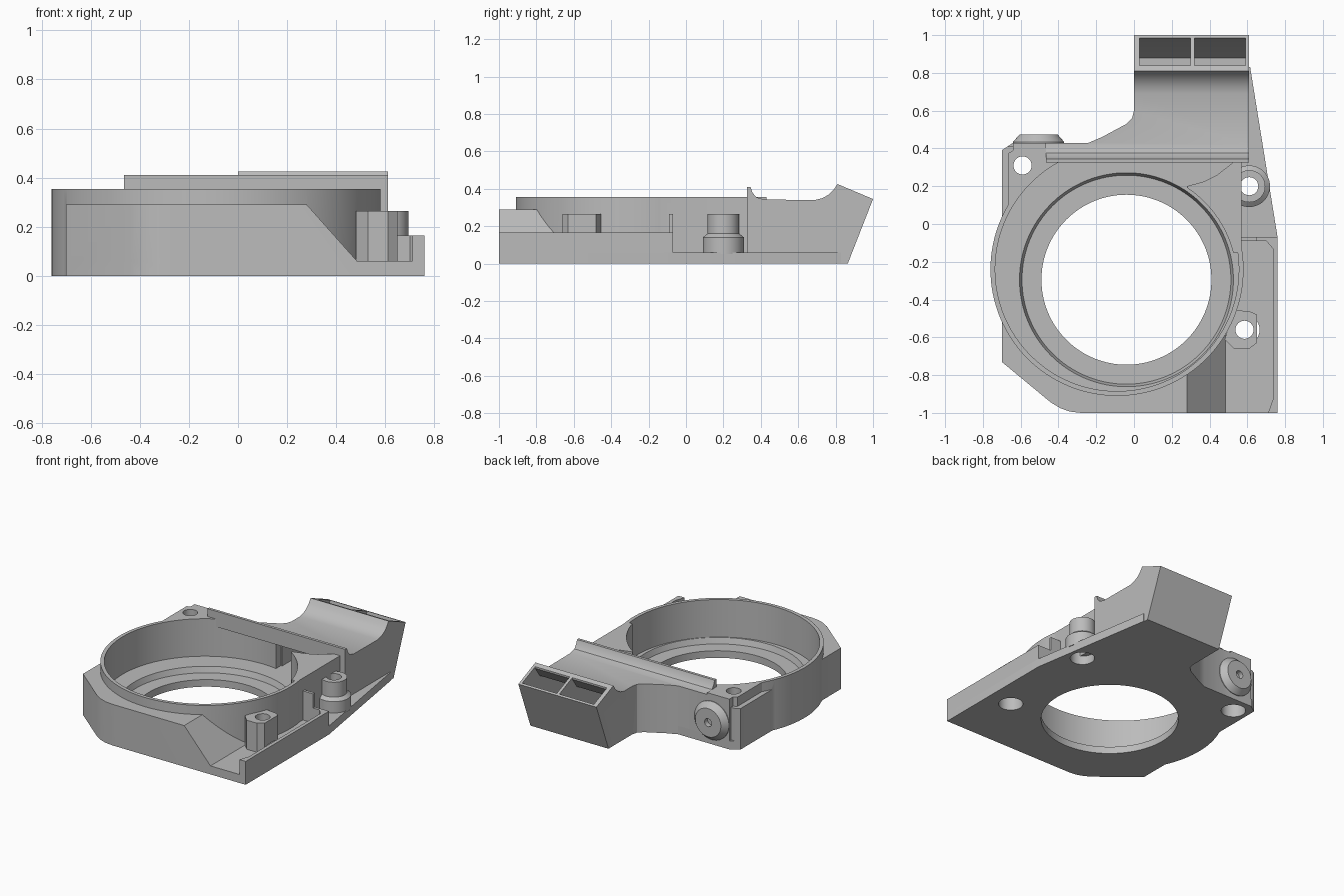
import bpy, bmesh, math

if "Cube" in bpy.data.objects:
    bpy.data.objects.remove(bpy.data.objects["Cube"], do_unlink=True)

grey = bpy.data.materials.new("plain grey")
grey.use_nodes = True
grey.diffuse_color = (0.5, 0.5, 0.5, 1)
grey.node_tree.nodes["Principled BSDF"].inputs["Base Color"].default_value = (0.5, 0.5, 0.5, 1)


def finish(name, bm):
    bmesh.ops.recalc_face_normals(bm, faces=bm.faces[:])
    mesh = bpy.data.meshes.new(name)
    bm.to_mesh(mesh)
    bm.free()
    mesh.materials.append(grey)
    ob = bpy.data.objects.new(name, mesh)
    bpy.context.collection.objects.link(ob)
    return ob


def skin(name, rings):
    """Join equal rings of points into a closed solid."""
    bm = bmesh.new()
    loops = [[bm.verts.new(p) for p in ring] for ring in rings]
    n = len(loops[0])
    for a, b in zip(loops, loops[1:]):
        for i in range(n):
            j = (i + 1) % n
            bm.faces.new((a[i], a[j], b[j], b[i]))
    bm.faces.new(loops[0][::-1])
    bm.faces.new(loops[-1])
    return finish(name, bm)


def prism(name, pts, lo, hi, axis="z"):
    place = {"z": lambda u, v, h: (u, v, h),
             "x": lambda u, v, h: (h, u, v),
             "y": lambda u, v, h: (u, h, v)}[axis]
    return skin(name, [[place(u, v, h) for u, v in pts] for h in (lo, hi)])


def turned(name, centre, profile, axis="z", seg=96):
    """Revolve (radius, height) points about a line through centre."""
    rings = []
    for r, h in profile:
        ring = []
        for i in range(seg):
            t = math.tau * i / seg
            u, v = centre[0] + r * math.cos(t), centre[1] + r * math.sin(t)
            ring.append((u, v, h) if axis == "z" else (u, h, v))
        rings.append(ring)
    return skin(name, rings)


def combine(target, tool, operation):
    mod = target.modifiers.new("combine", "BOOLEAN")
    mod.operation, mod.object, mod.solver = operation, tool, "EXACT"
    bpy.context.view_layer.objects.active = target
    bpy.ops.object.modifier_apply(modifier=mod.name)
    bpy.data.objects.remove(tool, do_unlink=True)


def cut(target, tool):
    combine(target, tool, "DIFFERENCE")


def add(target, tool):
    combine(target, tool, "UNION")


def box(name, x0, x1, y0, y1, z0, z1):
    return prism(name, [(x0, y0), (x1, y0), (x1, y1), (x0, y1)], z0, z1)


SHELL = (-0.09, -0.24)
BORE = (-0.04, -0.295)
SCREWS = {"left": (-0.59, 0.31), "right": (0.61, 0.2), "front": (0.585, -0.56)}
FRONT_LEFT = [(-0.7, -0.73), (-0.44, -0.945), (-0.39, -0.975), (-0.34, -0.993), (-0.28, -1)]


def drill(target, key):
    """Screw hole with a wide counterbore from below."""
    cut(target, turned("drill", SCREWS[key], [(0.08, -0.1), (0.08, 0.1)], seg=40))
    cut(target, turned("drill", SCREWS[key], [(0.048, -0.1), (0.048, 0.6)], seg=32))


# Housing: floor plate, sloped front block, round shell and back block
housing = prism("housing", FRONT_LEFT + [
    (0.76, -1), (0.76, -0.07), (0.615, 0.83), (0.3, 0.83), (0.3, 0.43),
    (-0.64, 0.43), (-0.7, 0.39)], 0, 0.06)
front = prism("front_block", FRONT_LEFT + [
    (0.5, -1), (0.5, -0.5), (0, -0.3), (-0.5, 0.41), (-0.67, 0.41), (-0.7, 0.39)], 0, 0.6)
combine(front, prism("slope", [(-0.8, 0), (0.485, 0), (0.485, 0.06), (0.28, 0.29), (-0.8, 0.29)],
                     -1.1, 0.5, "y"), "INTERSECT")
add(housing, front)
add(housing, turned("shell", SHELL, [(0.67, 0), (0.67, 0.355)], seg=128))
add(housing, prism("back_block", [
    (-0.665, 0), (-0.4, -0.2), (0.57, -0.24), (0.57, 0.33), (-0.465, 0.33),
    (-0.465, 0.43), (-0.64, 0.43), (-0.64, 0.39), (-0.665, 0.375)], 0, 0.355))

# Round cavity, bearing seat, bore and air channel
cut(housing, turned("cavity", SHELL, [(0.645, 0.09), (0.645, 0.6)], seg=128))
cut(housing, turned("seat", BORE, [(0.553, 0.05), (0.568, 0.095)], seg=128))
cut(housing, turned("bore", BORE, [(0.45, -0.1), (0.45, 0.3)], seg=128))
cut(housing, box("channel", 0.02, 0.53, 0.15, 0.45, 0.09, 0.6))
cut(housing, box("roof_gap", -0.46, 0.6, 0.335, 0.6, 0.335, 0.6))
drill(housing, "left")
for key in ("right", "front"):
    cut(housing, turned("drill", SCREWS[key], [(0.08, -0.1), (0.08, 0.062)], seg=40))

# Volute tongue beside the channel
tongue = prism("volute_tongue", [
    (0.28, 0.2), (0.37, 0.225), (0.44, 0.26), (0.53, 0.33), (0.57, 0.33),
    (0.57, -0.15), (0.45, -0.15), (0.28, 0.15)], 0.07, 0.355)
cut(tongue, turned("clearance", BORE, [(0.583, 0), (0.583, 0.6)], seg=128))

# Air duct: plan shape crossed with its side profile
duct = prism("air_duct", [
    (-0.465, 0.3), (0.61, 0.3), (0.61, 1), (0, 1), (0, 0.6), (-0.01, 0.56),
    (-0.04, 0.53), (-0.17, 0.46), (-0.24, 0.43), (-0.465, 0.43)], 0, 0.6)
combine(duct, prism("duct_side", [
    (0.325, 0), (0.325, 0.41), (0.345, 0.41), (0.355, 0.38), (0.375, 0.355), (0.42, 0.342),
    (0.69, 0.34), (0.73, 0.35), (0.765, 0.37), (0.79, 0.395), (0.81, 0.425),
    (1, 0.345), (0.865, 0)], -1, 1, "x"), "INTERSECT")
cut(duct, turned("cavity", SHELL, [(0.645, 0.09), (0.645, 0.3)], seg=128))
cut(duct, box("channel", 0.02, 0.53, 0.2, 0.45, 0.09, 0.3))
for x0, x1 in ((0.03, 0.3), (0.32, 0.59)):
    cut(duct, prism("tunnel", [
        (0.4, 0.09), (0.4, 0.295), (0.7, 0.295), (0.79, 0.33), (0.84, 0.4), (0.84, 0.6),
        (0.985, 0.6), (0.985, 0.351), (0.88, 0.09)], x0, x1, "x"))

# Screw posts
round_post = turned("round_post", SCREWS["right"], [
    (0.11, 0.05), (0.11, 0.14), (0.085, 0.16), (0.085, 0.265)], seg=48)
drill(round_post, "right")
front_post = prism("front_post", [
    (0.51, -0.52), (0.54, -0.455), (0.62, -0.465), (0.65, -0.48), (0.65, -0.63),
    (0.61, -0.66), (0.53, -0.66), (0.48, -0.61)], 0.05, 0.265)
drill(front_post, "front")

# Side rim and cross rib
rim = prism("side_rim", [
    (0.76, -1), (0.76, -0.07), (0.65, -0.07), (0.65, -0.09), (0.7, -0.09),
    (0.735, -0.13), (0.735, -0.93), (0.71, -1)], 0.01, 0.165)
rib = box("cross_rib", 0.56, 0.65, -0.09, -0.07, 0.05, 0.265)

# Conical boss on the back
boss = turned("back_boss", (-0.505, 0.17), [(0.135, 0.42), (0.135, 0.435), (0.1, 0.475)], "y", 48)
cut(boss, turned("boss_hole", (-0.505, 0.17), [(0.028, 0.44), (0.028, 0.5)], "y", 24))

bpy.ops.object.select_all(action="DESELECT")
for ob in (housing, tongue, duct, round_post, front_post, rim, rib, boss):
    ob.select_set(True)
bpy.context.view_layer.objects.active = housing
bpy.ops.object.shade_smooth_by_angle(angle=math.radians(25))
